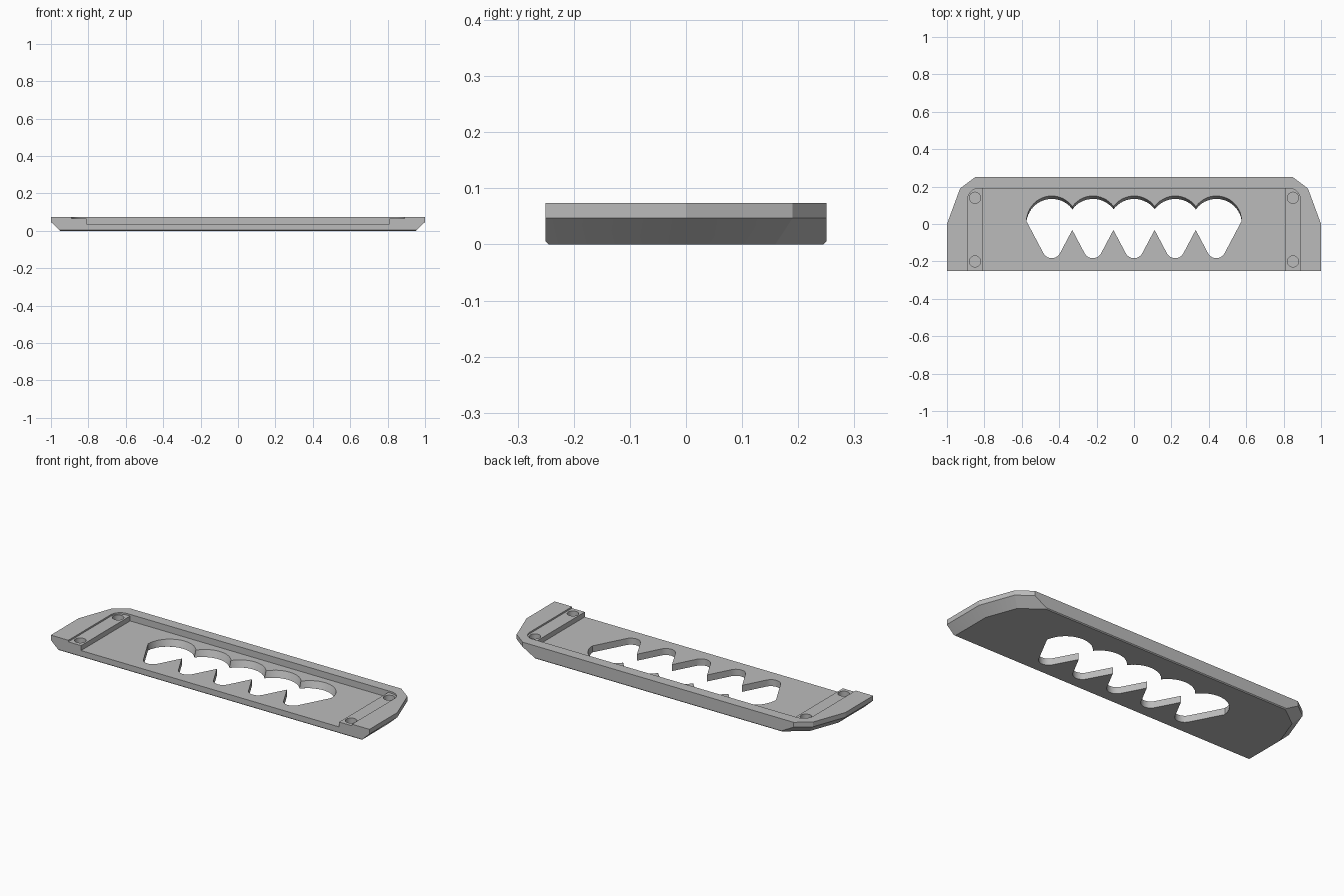
import bpy
import bmesh
from math import sin, cos, pi, radians

if "Cube" in bpy.data.objects:
    bpy.data.objects.remove(bpy.data.objects["Cube"])

grey = bpy.data.materials.new("plain_grey")
grey.use_nodes = True
colour = (0.5, 0.5, 0.5, 1)
grey.diffuse_color = colour
grey.node_tree.nodes["Principled BSDF"].inputs["Base Color"].default_value = colour

HEIGHT, SHELF, FLOOR = 0.074, 0.065, 0.037


def add_object(name, bm):
    bmesh.ops.recalc_face_normals(bm, faces=bm.faces)
    mesh = bpy.data.meshes.new(name)
    bm.to_mesh(mesh)
    bm.free()
    mesh.materials.append(grey)
    obj = bpy.data.objects.new(name, mesh)
    bpy.context.collection.objects.link(obj)
    return obj


def loft(name, lower, upper, z0, z1):
    """Solid between two matching outlines."""
    bm = bmesh.new()
    a = [bm.verts.new((x, y, z0)) for x, y in lower]
    b = [bm.verts.new((x, y, z1)) for x, y in upper]
    bm.faces.new(a[::-1])
    bm.faces.new(b)
    for i in range(len(a)):
        j = (i + 1) % len(a)
        bm.faces.new((a[i], a[j], b[j], b[i]))
    return add_object(name, bm)


def arc(cx, cy, r, start, end, steps):
    angles = [radians(start + (end - start) * i / steps) for i in range(steps + 1)]
    return [(cx + r * cos(t), cy + r * sin(t)) for t in angles]


# Plate body: clipped rear corners, ends bevelled towards the underside
rim = [(1, -0.25), (1, 0), (0.93, 0.19), (0.85, 0.25)]
rings = [
    (HEIGHT, rim),
    (0.047, rim),
    (0.005, [(0.955, -0.25), (0.775, 0.25)]),
    (0, [(0.95, -0.245), (0.95, -0.009), (0.888, 0.159), (0.773, 0.245)]),
]
bm = bmesh.new()
for z, points in rings:
    for x, y in points:
        for side in (-1, 1):
            bm.verts.new((side * x, y, z))
bmesh.ops.convex_hull(bm, input=bm.verts)
bmesh.ops.dissolve_limit(bm, angle_limit=radians(1), verts=bm.verts, edges=bm.edges)
plate = add_object("vent_plate", bm)

cutters = []

# Shallow shelf with rounded rear corners, open at the front
shelf = ([(-0.89, -0.3), (0.89, -0.3)]
         + arc(0.83, 0.13, 0.06, 0, 90, 8) + arc(-0.83, 0.13, 0.06, 90, 180, 8))
cutters.append(loft("shelf_cutter", shelf, shelf, SHELF, 0.1))

# Deep central pocket
pocket = [(-0.81, -0.3), (0.81, -0.3), (0.81, 0.19), (-0.81, 0.19)]
cutters.append(loft("pocket_cutter", pocket, pocket, FLOOR, 0.11))

# Blind round holes in the shelf
for x in (-0.85, 0.85):
    for y in (-0.2, 0.14):
        ring = arc(x, y, 0.03, 0, 345, 23)
        cutters.append(loft("round_hole_cutter", ring, ring, FLOOR, 0.12))


# Row of overlapping drop-shaped openings, with the rear wall sloping
def drop(cx, slope):
    crown = []
    for i in range(25):
        t = pi * i / 24
        r = 0.135 - slope * sin(t)
        crown.append((cx + r * cos(t), 0.015 + r * sin(t)))
    return crown + arc(cx, -0.133, 0.05, 207, 333, 10)


for i in range(-2, 3):
    cx = 0.22 * i
    cutters.append(loft("drop_cutter", drop(cx, 0.032), drop(cx, -0.016),
                        -FLOOR, 2 * FLOOR))

# Cut everything out of the plate
bpy.context.view_layer.objects.active = plate
for cutter in cutters:
    cutter.hide_render = True
    mod = plate.modifiers.new("cut", "BOOLEAN")
    mod.operation = "DIFFERENCE"
    mod.solver = "EXACT"
    mod.object = cutter
    bpy.ops.object.modifier_apply(modifier=mod.name)
    bpy.data.objects.remove(cutter)

bpy.ops.object.select_all(action="DESELECT")
plate.select_set(True)
bpy.ops.object.shade_smooth_by_angle(angle=radians(20))
